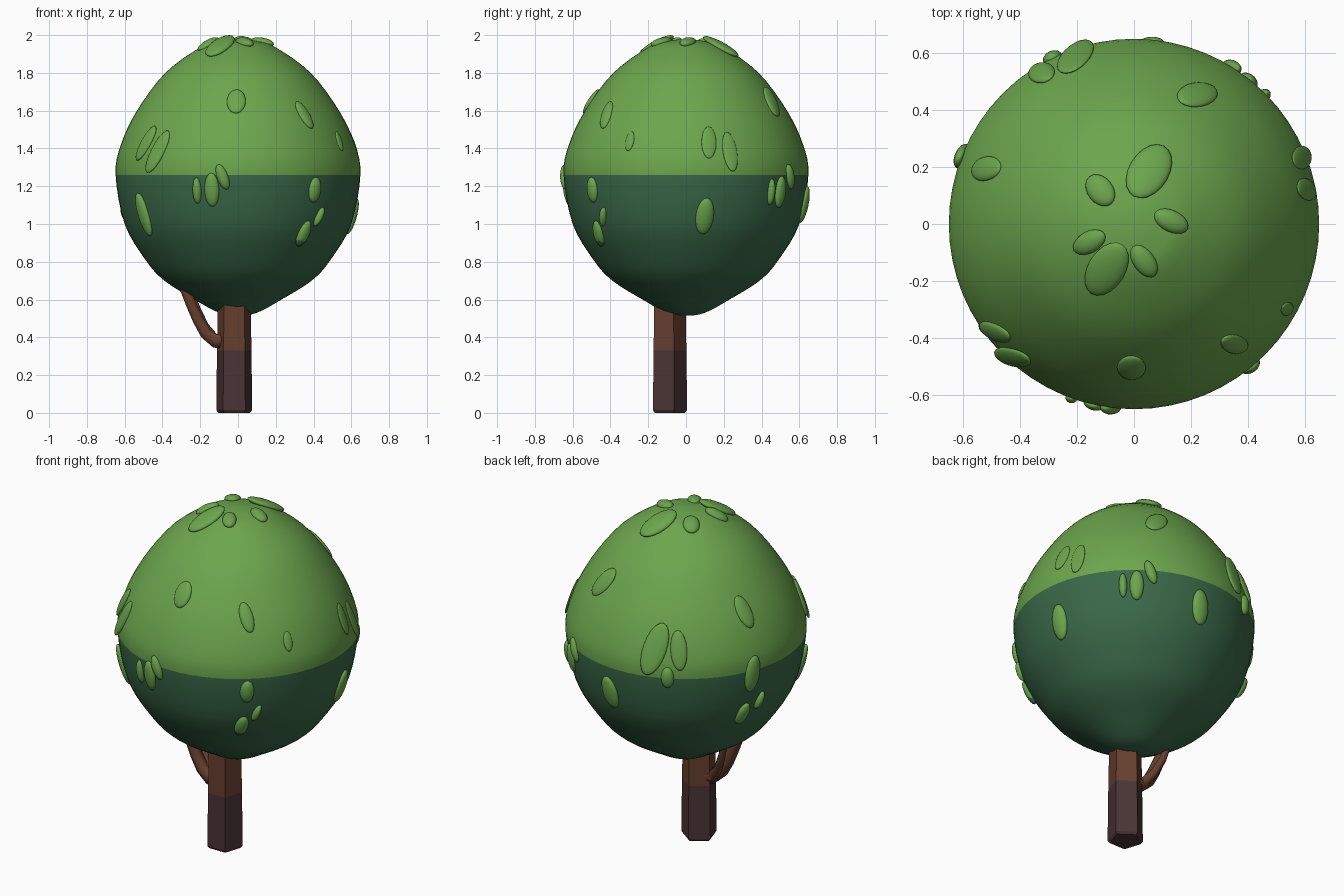
import bpy, bmesh, math
from mathutils import Vector, Matrix

if "Cube" in bpy.data.objects:
    bpy.data.objects.remove(bpy.data.objects["Cube"])


def material(name, rgb):
    m = bpy.data.materials.new(name)
    m.diffuse_color = (*rgb, 1)
    m.use_nodes = True
    m.node_tree.nodes["Principled BSDF"].inputs["Base Color"].default_value = m.diffuse_color
    return m


LIGHT = material("light green", (0.15, 0.38, 0.075))
DARK = material("dark green", (0.042, 0.14, 0.065))
BROWN = material("bark brown", (0.13, 0.048, 0.028))
DEEP = material("dark bark", (0.068, 0.034, 0.036))


def finish(bm, name, mats, rule, smooth):
    """Turn a bmesh into an object, colouring faces by a rule."""
    bmesh.ops.recalc_face_normals(bm, faces=bm.faces)
    for f in bm.faces:
        f.smooth = smooth
        f.material_index = rule(f.calc_center_median())
    me = bpy.data.meshes.new(name)
    bm.to_mesh(me)
    bm.free()
    for m in mats:
        me.materials.append(m)
    ob = bpy.data.objects.new(name, me)
    bpy.context.collection.objects.link(ob)
    return ob


def lathe(profile, sides, centre=(0, 0), phase=0.0):
    """Stack rings of (radius, z) and close both ends."""
    bm = bmesh.new()
    rings = []
    for r, z in profile:
        rings.append([bm.verts.new((centre[0] + r * math.cos(phase + math.tau * i / sides),
                                    centre[1] + r * math.sin(phase + math.tau * i / sides), z))
                      for i in range(sides)])
    for a, b in zip(rings, rings[1:]):
        for i in range(sides):
            j = (i + 1) % sides
            bm.faces.new((a[i], a[j], b[j], b[i]))
    bm.faces.new(rings[0])
    bm.faces.new(rings[-1])
    return bm


def smooth_profile(pts, steps=4):
    """Catmull-Rom through the profile points."""
    p = [Vector(q) for q in pts]
    p = [Vector((-p[1].x, p[1].y))] + p + [Vector((-p[-2].x, p[-2].y))]
    out = []
    for a, b, c, d in zip(p, p[1:], p[2:], p[3:]):
        for k in range(steps):
            t = k / steps
            out.append(0.5 * (2 * b + (c - a) * t + (2 * a - 5 * b + 4 * c - d) * t * t
                              + (3 * b - a - 3 * c + d) * t ** 3))
    out.append(p[-2])
    return [(max(v.x, 0.002), v.y) for v in out]


# Crown: two-tone egg
crown_pts = [(0, .515), (.1, .53), (.23, .6), (.39, .7), (.49, .81), (.6, 1.0), (.648, 1.26),
             (.62, 1.42), (.535, 1.6), (.385, 1.8), (.2, 1.935), (.1, 1.968), (0, 1.978)]
crown = finish(lathe(smooth_profile(crown_pts), 64), "crown", [LIGHT, DARK],
               lambda c: int(c.z < 1.26), True)

# Trunk: five flat sides, dark lower half
finish(lathe([(.088, 0), (.1, .015), (.096, .33), (.092, .56), (.085, .8)], 5, (-.02, -.094),
             math.pi / 2), "trunk", [BROWN, DEEP], lambda c: int(c.z < .33), False)


# Branches
def branch(name, pts):
    cu = bpy.data.curves.new(name, 'CURVE')
    cu.dimensions = '3D'
    cu.bevel_depth = 1
    cu.bevel_resolution = 1
    cu.use_fill_caps = True
    sp = cu.splines.new('POLY')
    sp.points.add(len(pts) - 1)
    for p, (x, y, z, r) in zip(sp.points, pts):
        p.co = (x, y, z, 1)
        p.radius = r
    cu.materials.append(BROWN)
    ob = bpy.data.objects.new(name, cu)
    bpy.context.collection.objects.link(ob)
    bpy.ops.object.select_all(action='DESELECT')
    ob.select_set(True)
    bpy.context.view_layer.objects.active = ob
    bpy.ops.object.convert(target='MESH')


branch("branch", [(-.03, -.09, .39, .055), (-.12, -.09, .38, .042), (-.17, -.09, .42, .036),
                  (-.21, -.09, .49, .034), (-.25, -.09, .58, .032), (-.3, -.09, .7, .028)])
branch("branch_fork", [(-.12, -.08, .38, .03), (-.18, -.045, .46, .025),
                       (-.22, -.02, .55, .022), (-.26, -.01, .68, .018)])

# Leaves: x, y, z, half length, half width, lean
TOP = [(.055, .195, .115, .07, 60), (-.12, .12, .065, .045, 130), (.13, .01, .065, .038, -25),
       (.035, -.13, .065, .038, -55), (-.1, -.165, .115, .065, 55), (-.16, -.065, .068, .038, 25)]
UPPER = [(.23, .47, 1.66, .1, .055, 25), (-.01, -.52, 1.66, .075, .05, 0),
         (.36, -.43, 1.585, .085, .036, -12), (-.535, .2, 1.58, .095, .045, -10),
         (-.21, .6, 1.42, .15, .065, 15), (-.33, .54, 1.42, .11, .045, -5),
         (-.49, -.38, 1.43, .105, .042, 22), (-.42, -.46, 1.38, .125, .047, 20)]
FLUSH = [(.6, .12, 1.43, .09, .04, 5), (.58, .23, 1.38, .11, .04, -3),
         (.54, -.3, 1.44, .055, .025, 0)]
LOWER = [(-.61, .24, 1.24, .11, .045, 6), (.06, .64, 1.1, .1, .05, -8),
         (-.285, .58, 1.265, .06, .035, 0), (-.55, .25, .99, .075, .036, 12),
         (-.58, .16, 1.06, .055, .022, 18), (.455, .45, 1.17, .07, .022, 0),
         (.4, .5, 1.17, .085, .038, 0), (.34, .545, 1.25, .07, .028, -20),
         (.61, .1, 1.04, .1, .048, 5), (.41, -.5, 1.18, .068, .038, 3),
         (.345, -.46, .95, .075, .035, 12), (.425, -.435, 1.04, .055, .02, 20),
         (-.22, -.61, 1.175, .07, .024, 0), (-.14, -.63, 1.18, .09, .04, 0),
         (-.08, -.63, 1.25, .07, .03, -20), (-.5, -.36, 1.05, .12, .042, -6)]


def leaf(name, point, length, width, lean, depth, up):
    """Flattened ball laid on the crown; lean is clockwise seen from outside."""
    _, loc, n, _ = crown.closest_point_on_mesh(Vector(point))
    right = up.cross(n).normalized()
    along = n.cross(right)
    a = math.radians(lean)
    long_axis = along * math.cos(a) + right * math.sin(a)
    rot = Matrix((long_axis.cross(n), long_axis, n)).transposed().to_4x4()
    bm = bmesh.new()
    bmesh.ops.create_uvsphere(bm, u_segments=20, v_segments=12, radius=1)
    bmesh.ops.transform(bm, verts=bm.verts, matrix=Matrix.Translation(loc) @ rot
                        @ Matrix.Diagonal((width, length, depth, 1)))
    finish(bm, name, [LIGHT, DARK], lambda c: int(c.z < .91), True)


Z, Y = Vector((0, 0, 1)), Vector((0, 1, 0))
for i, (x, y, l, w, ang) in enumerate(TOP):
    leaf(f"top_leaf_{i}", (x, y, 1.96), l, w, 90 - ang, .024, Y)
for group, rows, depth in (("upper", UPPER, .017), ("flush", FLUSH, .01), ("lower", LOWER, .025)):
    for i, (x, y, z, l, w, lean) in enumerate(rows):
        leaf(f"{group}_leaf_{i}", (x, y, z), l, w, lean, depth, Z)
